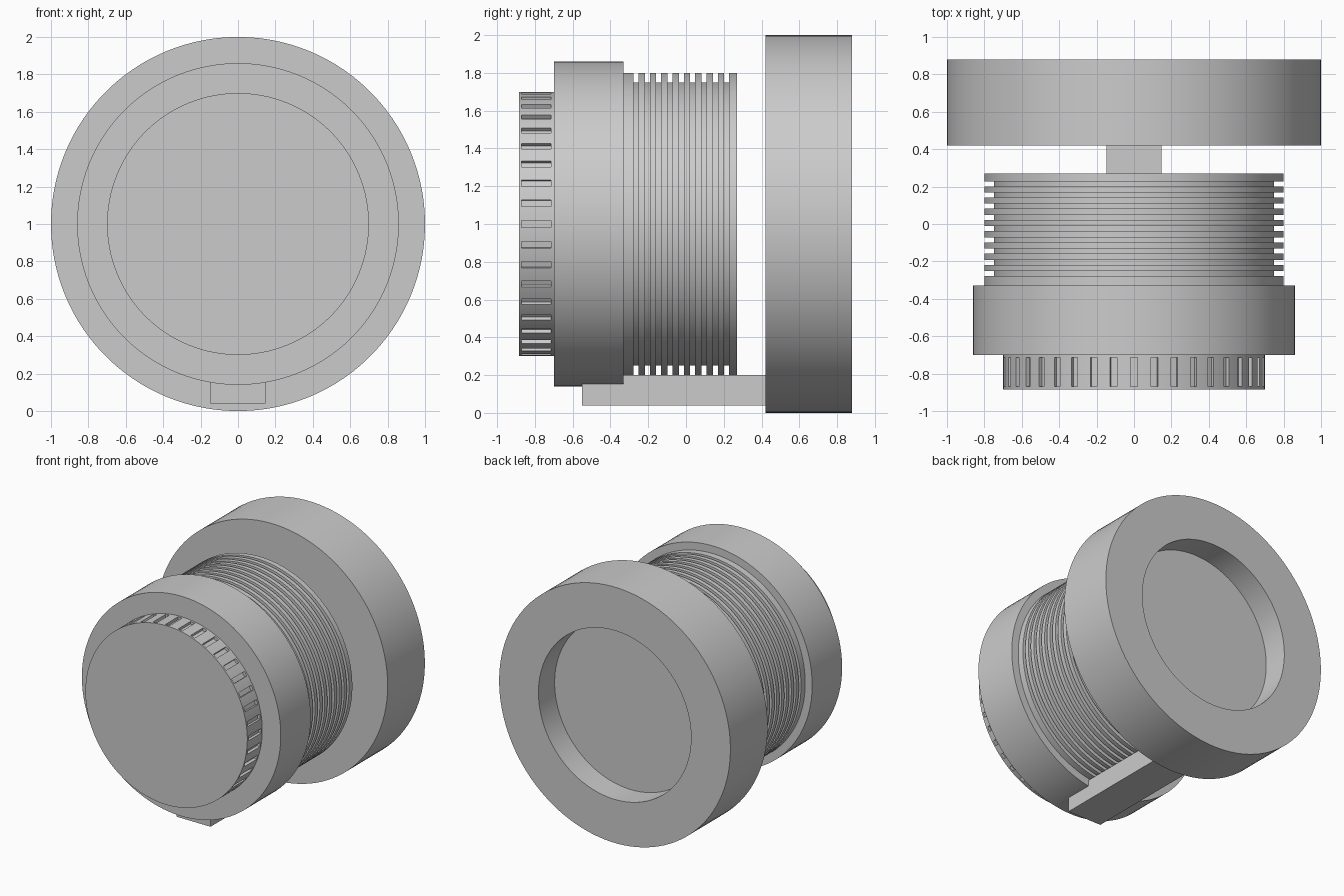
import bpy, bmesh, math

cube = bpy.data.objects.get("Cube")
if cube:
    bpy.data.objects.remove(cube, do_unlink=True)

SIDES = 120
AXIS_Z = 1.0

grey = bpy.data.materials.new("plain_grey")
grey.use_nodes = True
COLOUR = (0.6, 0.6, 0.6, 1)
grey.diffuse_color = COLOUR
grey.node_tree.nodes["Principled BSDF"].inputs["Base Color"].default_value = COLOUR


def finish(name, bm):
    """Turn a bmesh into a shaded object."""
    bmesh.ops.recalc_face_normals(bm, faces=bm.faces[:])
    mesh = bpy.data.meshes.new(name)
    bm.to_mesh(mesh)
    bm.free()
    mesh.materials.append(grey)
    obj = bpy.data.objects.new(name, mesh)
    bpy.context.collection.objects.link(obj)
    bpy.ops.object.select_all(action='DESELECT')
    obj.select_set(True)
    bpy.context.view_layer.objects.active = obj
    bpy.ops.object.shade_smooth_by_angle(angle=math.radians(30))
    return obj


def lathe(profile):
    """Sweep (radius, y) points around the horizontal axis, capping both ends."""
    bm = bmesh.new()
    step = 2 * math.pi / SIDES
    rings = []
    for r, y in profile:
        rings.append([bm.verts.new((r * math.cos((i + 0.5) * step), y,
                                    AXIS_Z + r * math.sin((i + 0.5) * step)))
                      for i in range(SIDES)])
    bands = []
    for a, b in zip(rings, rings[1:]):
        bands.append([bm.faces.new((a[i - 1], a[i], b[i], b[i - 1]))
                      for i in range(SIDES)])
    bm.faces.new(rings[0])
    bm.faces.new(rings[-1])
    return bm, bands


# Large rear ring with a round recess in its back
bm, _ = lathe([(1.0, 0.42), (1.0, 0.88), (0.66, 0.88), (0.66, 0.68)])
finish("rear_ring", bm)

# Grooved middle body
outer, inner, half = 0.80, 0.75, 0.0133
profile = [(outer, -0.33)]
for i in range(9):
    y = -0.265 + 0.06 * i
    profile += [(outer, y - half), (inner, y - half),
                (inner, y + half), (outer, y + half)]
profile.append((outer, 0.27))
bm, _ = lathe(profile)
finish("grooved_body", bm)

# Plain front collar
bm, _ = lathe([(0.86, -0.70), (0.86, -0.33)])
finish("front_collar", bm)

# Front knob with forty shallow grip slots sunk into its rim
bm, bands = lathe([(0.70, -0.885), (0.70, -0.87), (0.70, -0.715), (0.70, -0.70)])
bmesh.ops.recalc_face_normals(bm, faces=bm.faces[:])
slots = bands[1][::3]
for face in bmesh.ops.extrude_discrete_faces(bm, faces=slots)["faces"]:
    bmesh.ops.translate(bm, verts=face.verts[:], vec=face.normal * -0.022)
finish("front_knob", bm)

# Support bar joining the collar to the rear ring
bm = bmesh.new()
bmesh.ops.create_cube(bm, size=1)
bmesh.ops.scale(bm, verts=bm.verts[:], vec=(0.295, 0.98, 0.16))
bmesh.ops.translate(bm, verts=bm.verts[:], vec=(0, -0.06, 0.12))
finish("support_bar", bm)
